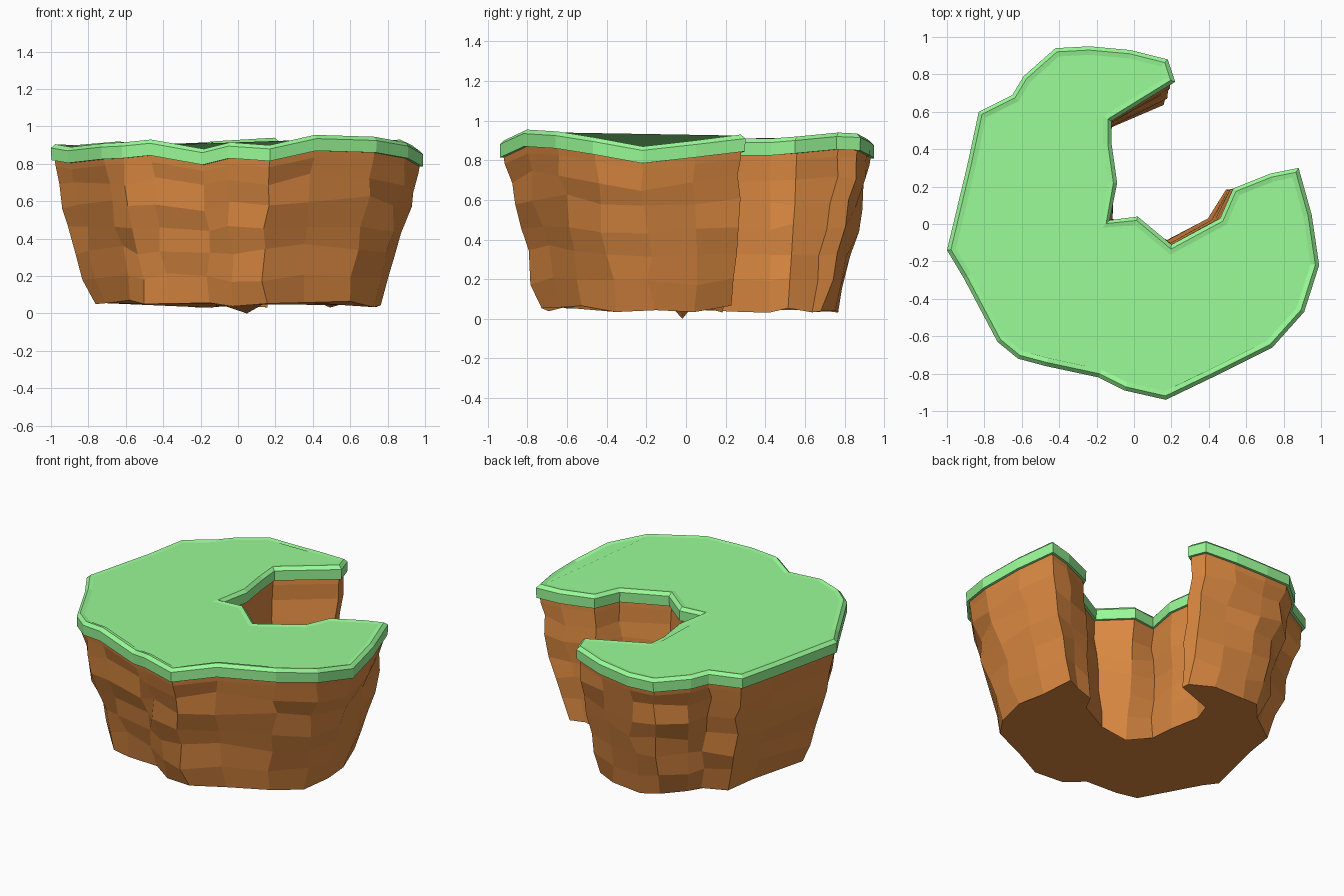
import bpy, bmesh, random
from mathutils import Vector

if "Cube" in bpy.data.objects:
    bpy.data.objects.remove(bpy.data.objects["Cube"])

random.seed(11)

# Plateau outline, counter-clockwise: x, y, height of the grass rim
OUTLINE = [
    (-1.0, -.14, .905), (-.91, -.29, .89), (-.73, -.63, .91), (-.62, -.72, .915),
    (-.47, -.76, .93), (-.19, -.82, .88), (-.05, -.89, .915), (.17, -.94, .90),
    (.42, -.82, .955), (.74, -.66, .945), (.91, -.47, .915), (.99, -.22, .87),
    (.95, .05, .90), (.88, .30, .93), (.73, .27, .92), (.53, .19, .91),
    (.46, .03, .91), (.20, -.11, .90), (.02, .04, .91), (-.13, .02, .91),
    (-.09, .22, .91), (-.12, .43, .91), (-.12, .55, .92), (.22, .76, .94),
    (.18, .88, .935), (-.02, .93, .91), (-.24, .95, .895), (-.42, .94, .90),
    (-.59, .79, .91), (-.65, .69, .92), (-.83, .60, .905), (-.89, .32, .90)]
N = len(OUTLINE)
PTS = [Vector(p) for p in OUTLINE]


def material(name, color):
    m = bpy.data.materials.new(name)
    m.diffuse_color = (*color, 1)
    m.use_nodes = True
    m.node_tree.nodes["Principled BSDF"].inputs["Base Color"].default_value = m.diffuse_color
    return m


def inset(dist, dz=0.0):
    """Outline moved inward by dist and raised by dz."""
    out = []
    for i, p in enumerate(PTS):
        a = (p - PTS[i - 1]).to_2d().normalized()
        b = (PTS[(i + 1) % N] - p).to_2d().normalized()
        n = Vector((-a.y - b.y, a.x + b.x))
        n /= max(.9, n.length_squared / 2)
        out.append(Vector((p.x + n.x * dist, p.y + n.y * dist, p.z + dz)))
    return out


def loft(name, rings, mat, bottom, top):
    """Flat-faced shell through rings listed from bottom to top."""
    bm = bmesh.new()
    loops = [[bm.verts.new(p) for p in r] for r in rings]
    for lo, hi in zip(loops, loops[1:]):
        for i in range(N):
            j = (i + 1) % N
            bm.faces.new((lo[i], lo[j], hi[j], hi[i]))
    if bottom:
        bm.faces.new(loops[0][::-1])
    if top:
        bm.faces.new(loops[-1])
    me = bpy.data.meshes.new(name)
    bm.to_mesh(me)
    bm.free()
    me.materials.append(mat)
    ob = bpy.data.objects.new(name, me)
    bpy.context.collection.objects.link(ob)


# Grass cap: hanging skirt, chamfered lip, slightly sunken top
grass = material("grass", (.32, .96, .31))
loft("grass_cap", [inset(.02, -.085), inset(.002, -.085), inset(0, -.02),
                   inset(.02, 0), inset(.045, -.005)], grass, False, True)

# Rock cliff: tapering rings with random facets, open under the grass
dirt = material("dirt", (.71, .25, .053))
top = inset(.018, -.08)
centre = Vector((.02, .03))
foot = [.03 + .045 * random.random() for _ in range(N)]
foot[18] = 0.0                                  # lowest point of the base
# Foot shifts of the notch wall, which stays nearly upright
shift = {15: (-.06, .01), 16: (-.08, .01), 17: (-.02, .05), 18: (.03, -.04),
         19: (.03, .02), 20: (0, .0), 21: (0, 0), 22: (.02, -.05)}
rings = [top]
levels = (.05, .17, .32, .48, .64, .82, 1)
for t in levels:
    ring = []
    for i, p in enumerate(top):
        notch = i in shift
        if notch:
            q = p.to_2d() + Vector(shift[i]) * t
        else:
            q = centre + (p.to_2d() - centre) * (1 - .20 * t ** 1.15)
        z = p.z + (foot[i] - p.z) * t
        if t > .05:
            amp = .01 if notch else .02
            q += Vector((random.uniform(-amp, amp), random.uniform(-amp, amp)))
            if t < 1:
                z += random.uniform(-.02, .02)
        ring.append(Vector((q.x, q.y, z)))
    rings.append(ring)
loft("rock_cliff", rings[::-1], dirt, True, False)
